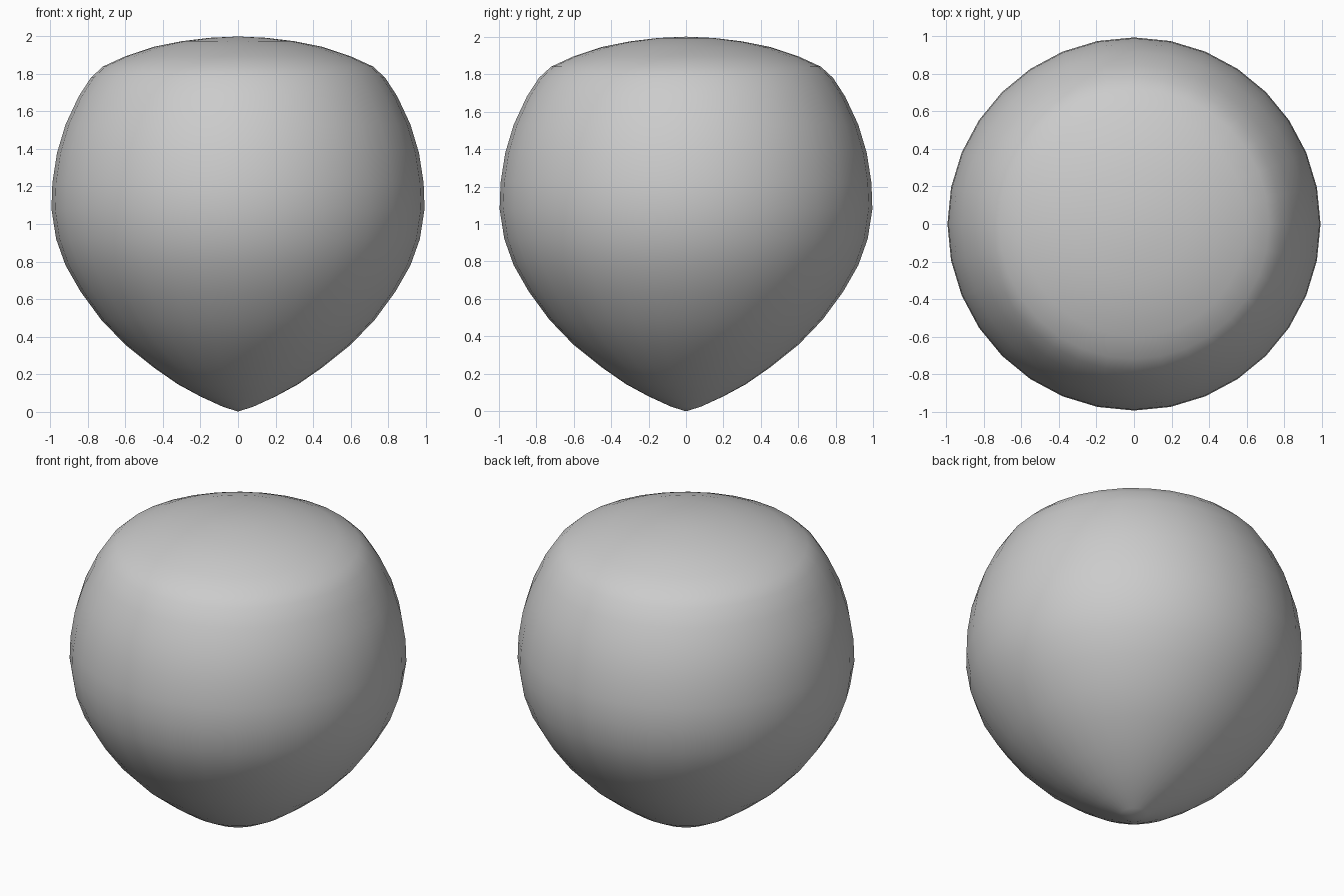
import bpy
import bmesh
from math import tau
from mathutils import Vector

if "Cube" in bpy.data.objects:
    bpy.data.objects.remove(bpy.data.objects["Cube"], do_unlink=True)

# Plain grey surface
grey = bpy.data.materials.new("light_grey")
grey.use_nodes = True
colour = (0.6, 0.6, 0.6, 1)
grey.diffuse_color = colour
grey.node_tree.nodes["Principled BSDF"].inputs["Base Color"].default_value = colour

# Half profile (radius, height) from the lower tip to the crown
PROFILE = [(0, 0), (0.08, 0.025), (0.2, 0.08), (0.32, 0.145), (0.45, 0.235),
           (0.6, 0.355), (0.73, 0.49), (0.84, 0.64), (0.92, 0.78), (0.97, 0.92),
           (0.995, 1.08), (0.99, 1.22), (0.965, 1.38), (0.92, 1.53), (0.85, 1.68),
           (0.785, 1.78), (0.72, 1.84), (0.6, 1.895), (0.45, 1.945), (0.3, 1.975),
           (0.15, 1.993), (0, 2)]
SEGMENTS = 32


def lathe(name, profile, material):
    """Spin a profile around the z axis into a closed smooth body."""
    bm = bmesh.new()
    verts = [bm.verts.new((r, 0, z)) for r, z in profile]
    edges = [bm.edges.new(pair) for pair in zip(verts, verts[1:])]
    bmesh.ops.spin(bm, geom=verts + edges, cent=Vector(), axis=Vector((0, 0, 1)),
                   angle=tau, steps=SEGMENTS, use_duplicate=False)
    bmesh.ops.remove_doubles(bm, verts=bm.verts, dist=0.0005)
    bmesh.ops.recalc_face_normals(bm, faces=bm.faces)
    for face in bm.faces:
        face.smooth = True
    mesh = bpy.data.meshes.new(name)
    bm.to_mesh(mesh)
    bm.free()
    mesh.materials.append(material)
    obj = bpy.data.objects.new(name, mesh)
    bpy.context.collection.objects.link(obj)
    return obj


# Rounded body with a pointed base and a shallow domed top
lathe("pointed_body", PROFILE, grey)
